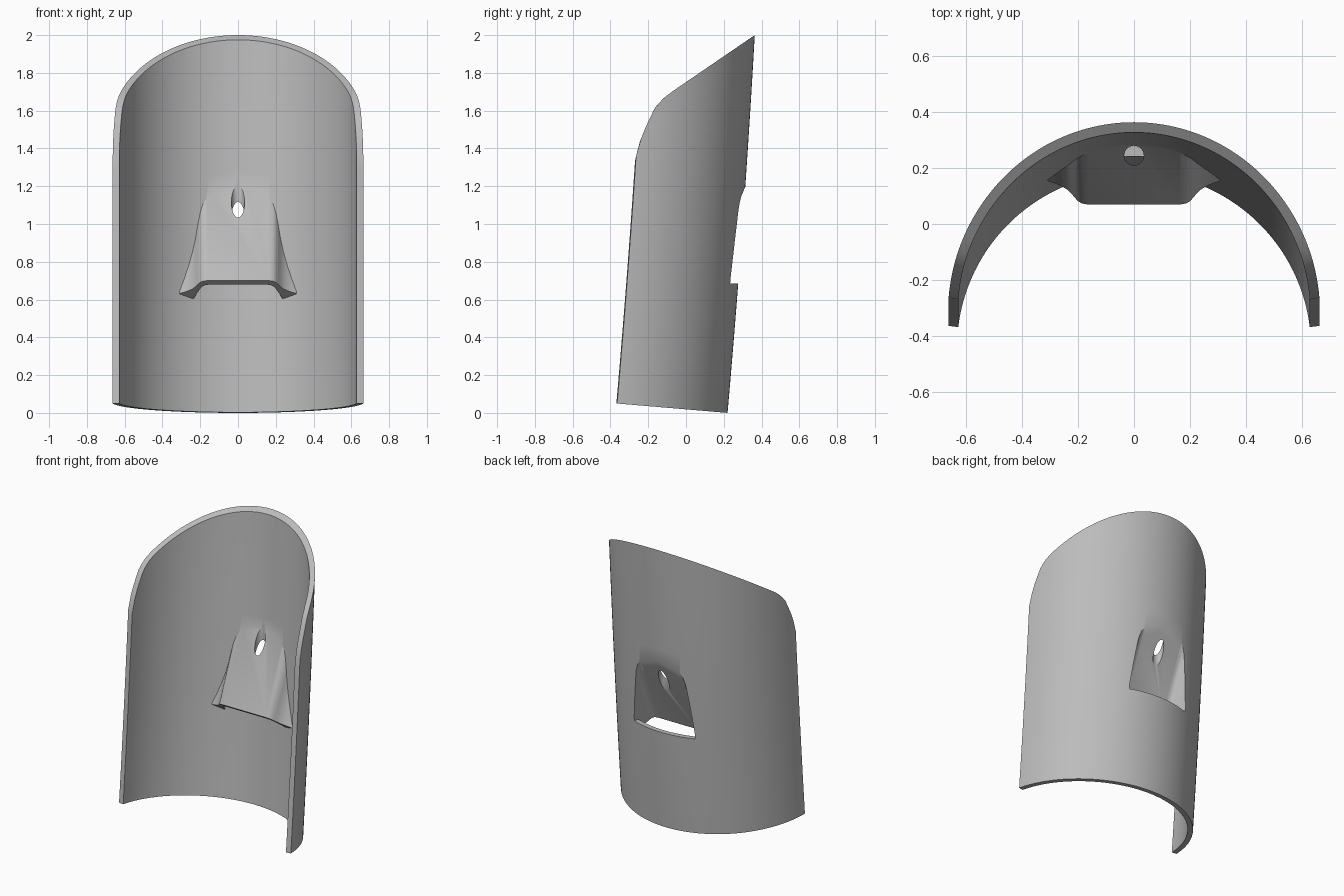
import bpy, bmesh, math

if "Cube" in bpy.data.objects:
    bpy.data.objects.remove(bpy.data.objects["Cube"], do_unlink=True)

grey = bpy.data.materials.new("plain grey")
grey.use_nodes = True
grey.diffuse_color = (0.5, 0.5, 0.5, 1)
grey.node_tree.nodes["Principled BSDF"].inputs["Base Color"].default_value = (0.5, 0.5, 0.5, 1)

R_OUT, R_IN = 0.668, 0.633
HALF_ANGLE = math.radians(83.2)
COLS, ROWS = 96, 14
# side outline of the slanted, rounded top edge as (y, z)
TOP = [(-0.30, 1.2), (-0.262, 1.37), (-0.243, 1.44), (-0.215, 1.51), (-0.165, 1.615),
       (-0.12, 1.665), (-0.075, 1.70), (0.364, 2.0)]


def back_y(z):
    return 0.22 + 0.088 * z - 0.008 * z * z


def top_z(y):
    for (y0, z0), (y1, z1) in zip(TOP, TOP[1:]):
        if y <= y1:
            break
    return z0 + (z1 - z0) * (y - y0) / (y1 - y0)


def finish(name, bm):
    bmesh.ops.recalc_face_normals(bm, faces=bm.faces)
    mesh = bpy.data.meshes.new(name)
    bm.to_mesh(mesh)
    bm.free()
    ob = bpy.data.objects.new(name, mesh)
    bpy.context.collection.objects.link(ob)
    mesh.materials.append(grey)
    return ob


def make_shell(name, r_out, r_in):
    """Leaning part-cylinder wall with the slanted top."""
    bm = bmesh.new()
    sides = []
    for r in (r_out, r_in):
        grid = []
        for i in range(COLS + 1):
            a = HALF_ANGLE * (2 * i / COLS - 1)
            depth = r * math.cos(a) - R_OUT
            low, high = 0.0, 1.7
            for _ in range(30):
                low = 0.085 * (0.22 - back_y(low) - depth)
                high = top_z(back_y(high) + depth)
            column = []
            for j in range(ROWS + 1):
                z = low + (high - low) * j / ROWS
                column.append(bm.verts.new((r * math.sin(a), back_y(z) + depth, z)))
            grid.append(column)
        for i in range(COLS):
            for j in range(ROWS):
                bm.faces.new((grid[i][j], grid[i + 1][j], grid[i + 1][j + 1], grid[i][j + 1]))
        sides.append(grid)
    out, inn = sides
    for i in range(COLS):
        for j in (0, ROWS):
            bm.faces.new((out[i][j], out[i + 1][j], inn[i + 1][j], inn[i][j]))
    for j in range(ROWS):
        for i in (0, COLS):
            bm.faces.new((out[i][j], out[i][j + 1], inn[i][j + 1], inn[i][j]))
    return finish(name, bm)


def make_scoop(name, half, bottom):
    """Mirrored (x, depth) profile swept up along the slanted plate."""
    profile = half + [(-x, d) for x, d in reversed(half)]
    bm = bmesh.new()
    rings = []
    for level in (bottom, lambda d: 1.32):
        rings.append([bm.verts.new((x, 0.07 + d + 0.42 * (level(d) - 0.7), level(d)))
                      for x, d in profile])
    n = len(profile)
    for k in range(n):
        m = (k + 1) % n
        bm.faces.new((rings[0][k], rings[0][m], rings[1][m], rings[1][k]))
    for ring in rings:
        bm.faces.new(ring)
    return finish(name, bm)


def combine(ob, other, operation):
    mod = ob.modifiers.new(operation, "BOOLEAN")
    mod.operation, mod.object, mod.solver = operation, other, "EXACT"
    bpy.ops.object.select_all(action="DESELECT")
    bpy.context.view_layer.objects.active = ob
    ob.select_set(True)
    bpy.ops.object.modifier_apply(modifier=mod.name)


# main pieces
shell = make_shell("curved_shell", R_OUT, R_IN)
clip = make_shell("hood_clip", 0.65, 0.3)
outer = [(0.165, 0), (0.185, 0.004), (0.2, 0.015), (0.213, 0.034), (0.225, 0.054),
         (0.24, 0.072), (0.26, 0.088), (0.285, 0.102), (0.31, 0.112), (0.31, 0.4)]
inner = [(0.155, 0.035), (0.175, 0.04), (0.19, 0.052), (0.2, 0.072), (0.215, 0.105),
         (0.235, 0.16), (0.235, 0.4)]
hood = make_scoop("hood", outer, lambda d: 0.7 - 0.6 * d)
hollow = make_scoop("hood_hollow", inner, lambda d: 0.3)
opening = make_scoop("shell_opening", inner, lambda d: 0.685)

# vertical drilled hole through the hood plate
bm = bmesh.new()
bmesh.ops.create_cone(bm, cap_ends=True, segments=32, radius1=0.035, radius2=0.035, depth=0.4)
bmesh.ops.translate(bm, verts=bm.verts, vec=(0, 0.245, 1.05))
drill = finish("drill", bm)

combine(hood, clip, "INTERSECT")
combine(hood, hollow, "DIFFERENCE")
combine(shell, opening, "DIFFERENCE")
combine(shell, hood, "UNION")
combine(shell, drill, "DIFFERENCE")
for helper in (clip, hood, hollow, opening, drill):
    bpy.data.objects.remove(helper, do_unlink=True)

bpy.ops.object.select_all(action="DESELECT")
bpy.context.view_layer.objects.active = shell
shell.select_set(True)
bpy.ops.object.shade_smooth_by_angle(angle=math.radians(30))
